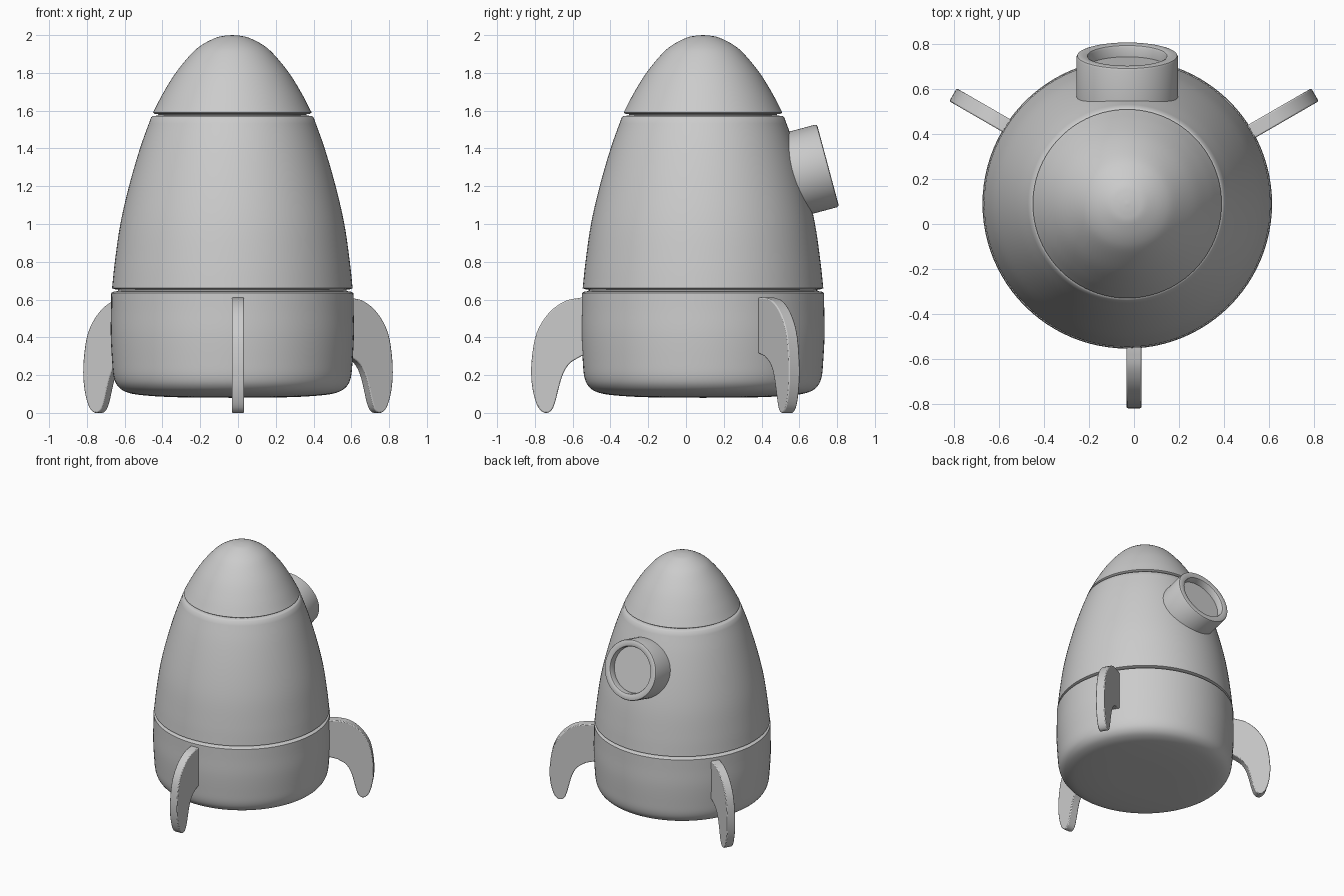
import bpy, bmesh
from math import pi, radians, sin, cos
from mathutils import Vector, Matrix

if "Cube" in bpy.data.objects:
    bpy.data.objects.remove(bpy.data.objects["Cube"])

BODY = Vector((-0.03, 0.09, 0))      # body axis
FINS = Vector((0, 0.11, 0))          # centre of the fin ring


def smooth_line(pts, steps=5):
    """Catmull-Rom curve through 2D points."""
    p = [Vector(q) for q in pts]
    p = [2 * p[0] - p[1]] + p + [2 * p[-1] - p[-2]]
    out = []
    for i in range(1, len(p) - 2):
        a, b, c, d = p[i - 1:i + 3]
        for k in range(steps):
            t = k / steps
            out.append(0.5 * (2 * b + (c - a) * t + (2 * a - 5 * b + 4 * c - d) * t ** 2
                              + (3 * b - a - 3 * c + d) * t ** 3))
    return out + [p[-2]]


def finish(name, bm, matrix, angle=35):
    bmesh.ops.recalc_face_normals(bm, faces=bm.faces)
    me = bpy.data.meshes.new(name)
    bm.to_mesh(me)
    bm.free()
    ob = bpy.data.objects.new(name, me)
    bpy.context.collection.objects.link(ob)
    ob.matrix_world = matrix
    bpy.ops.object.select_all(action='DESELECT')
    ob.select_set(True)
    bpy.context.view_layer.objects.active = ob
    bpy.ops.object.shade_smooth_by_angle(angle=radians(angle))
    return ob


def lathe(name, profile, matrix, segs=96):
    """Spin (radius, height) points around local z."""
    bm = bmesh.new()
    vs = [bm.verts.new((r, 0, z)) for r, z in profile]
    es = [bm.edges.new(e) for e in zip(vs, vs[1:])]
    bmesh.ops.spin(bm, geom=vs + es, cent=(0, 0, 0), axis=(0, 0, 1),
                   angle=2 * pi, steps=segs, use_duplicate=False)
    bmesh.ops.remove_doubles(bm, verts=bm.verts, dist=1e-4)
    return finish(name, bm, matrix)


# rocket body: base, groove, hull, groove, nose in one profile
base = smooth_line([(0, 0.08), (0.3, 0.083), (0.48, 0.094), (0.56, 0.11), (0.605, 0.14),
                    (0.628, 0.19), (0.637, 0.28), (0.644, 0.42), (0.642, 0.55), (0.641, 0.635)])
hull = smooth_line([(0.637, 0.66), (0.622, 0.8), (0.593, 1.0), (0.547, 1.2),
                    (0.489, 1.4), (0.43, 1.565)])
nose = smooth_line([(0.42, 1.59), (0.368, 1.69), (0.3, 1.8), (0.218, 1.9), (0.16, 1.949),
                    (0.09, 1.985), (0.045, 1.996), (0, 2.0)])
groove_low = [(0.628, 0.642), (0.605, 0.645), (0.605, 0.652), (0.625, 0.655)]
groove_high = [(0.42, 1.572), (0.392, 1.574), (0.392, 1.581), (0.41, 1.583)]
lathe("rocket_body", base + groove_low + hull + groove_high + nose,
      Matrix.Translation(BODY))

# porthole: tilted ring with a recessed window
ring = [(0, -0.24), (0.226, -0.24), (0.226, -0.012), (0.222, -0.003), (0.214, 0),
        (0.186, 0), (0.177, -0.004), (0.173, -0.013), (0.173, -0.055), (0, -0.055)]
tilt = Matrix.Rotation(radians(-75), 4, 'X')
lathe("porthole", ring, Matrix.Translation((-0.03, 0.752, 1.31)) @ tilt, 64)

# three curved fins, outline in (radius, z)
outline = smooth_line([(0.665, 0.61), (0.75, 0.592), (0.835, 0.53), (0.9, 0.425), (0.927, 0.28),
                       (0.926, 0.15), (0.9, 0.045), (0.865, 0.003), (0.83, 0.007),
                       (0.805, 0.05), (0.767, 0.19), (0.727, 0.26), (0.665, 0.30)], 4)
outline = [(0.56, 0.61)] + [tuple(p) for p in outline] + [(0.56, 0.325)]
for name, deg in (("front_fin", -90), ("right_fin", 30), ("left_fin", 150)):
    bm = bmesh.new()
    face = bm.faces.new([bm.verts.new((r, -0.033, max(z, 0))) for r, z in outline])
    ext = bmesh.ops.extrude_face_region(bm, geom=[face])
    bmesh.ops.translate(bm, vec=(0, 0.066, 0),
                        verts=[v for v in ext["geom"] if isinstance(v, bmesh.types.BMVert)])
    fin = finish(name, bm, Matrix.Translation(FINS) @ Matrix.Rotation(radians(deg), 4, 'Z'))
    bev = fin.modifiers.new("soft_edges", 'BEVEL')
    bev.width, bev.segments, bev.limit_method = 0.006, 2, 'ANGLE'
    bev.angle_limit = radians(50)
